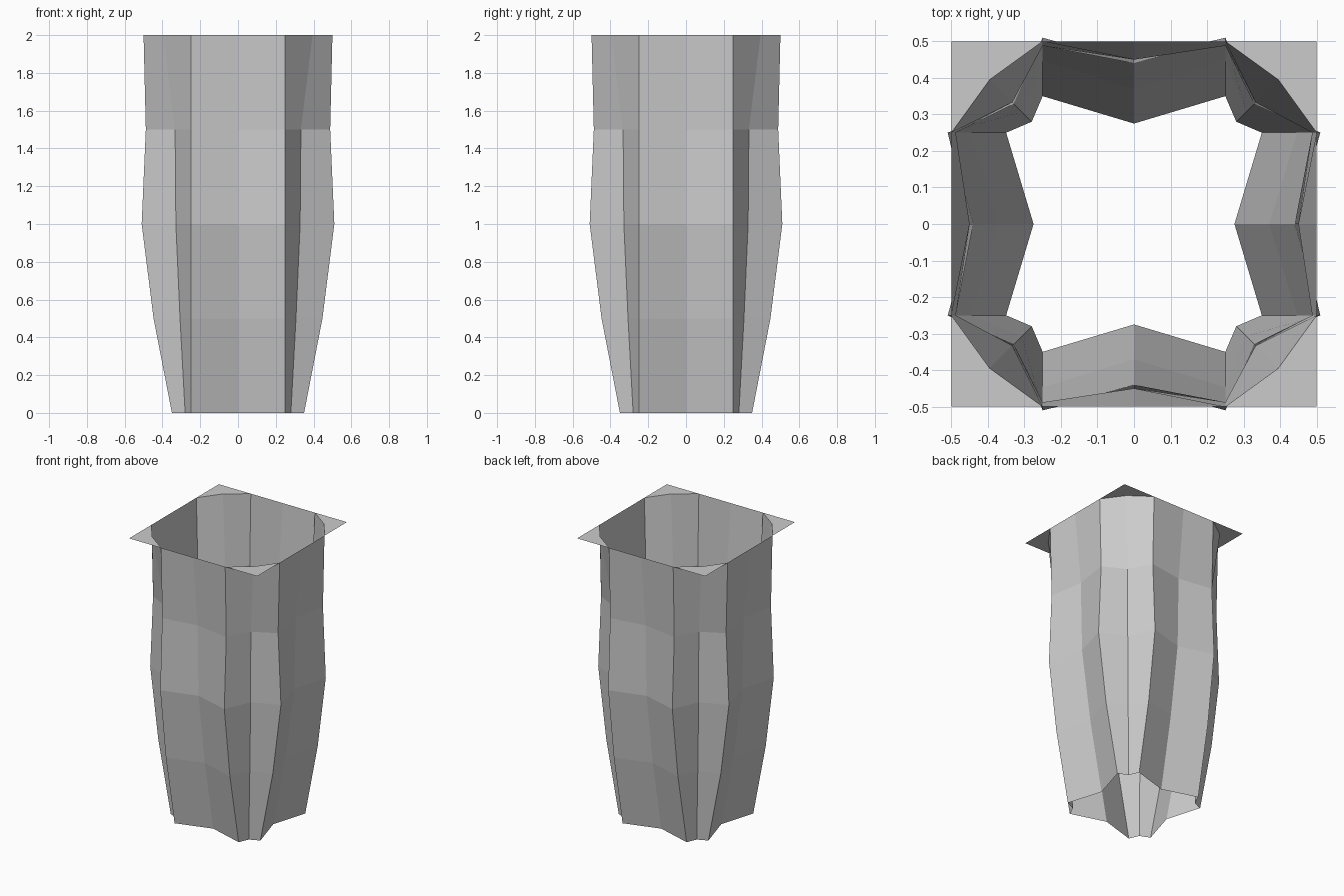
import bpy, bmesh

if "Cube" in bpy.data.objects:
    bpy.data.objects.remove(bpy.data.objects["Cube"])

# Ring profile: height, side middle depth, rib depth at +-0.25, concave corner depth
LEVELS = [
    (0.0, 0.275, 0.35, 0.28),
    (0.5, 0.37, 0.447, 0.307),
    (1.0, 0.44, 0.51, 0.329),
    (1.5, 0.45, 0.488, 0.333),
    (2.0, 0.50, 0.50, 0.395),
]
HALF = 0.25


def rotate(p, turns):
    x, y = p
    for _ in range(turns):
        x, y = -y, x
    return x, y


def finish(bm, name):
    bmesh.ops.recalc_face_normals(bm, faces=bm.faces)
    mesh = bpy.data.meshes.new(name)
    bm.to_mesh(mesh)
    bm.free()
    obj = bpy.data.objects.new(name, mesh)
    bpy.context.collection.objects.link(obj)
    return obj


# Fluted open shell, lofted through the rings
bm = bmesh.new()
rings = []
for z, mid, rib, corner in LEVELS:
    side = [(-HALF, -rib), (0, -mid), (HALF, -rib), (corner, -corner)]
    rings.append([bm.verts.new((*rotate(p, t), z)) for t in range(4) for p in side])
for low, high in zip(rings, rings[1:]):
    n = len(low)
    for i in range(n):
        j = (i + 1) % n
        bm.faces.new((low[i], low[j], high[j], high[i]))
finish(bm, "fluted_shell")

# Flat corner flanges that square off the top rim
bm = bmesh.new()
z, mid, rib, corner = LEVELS[-1]
flange = [(HALF, -rib), (rib, -rib), (rib, -HALF), (corner, -corner)]
for t in range(4):
    bm.faces.new([bm.verts.new((*rotate(p, t), z)) for p in flange])
top = finish(bm, "top_flanges")
